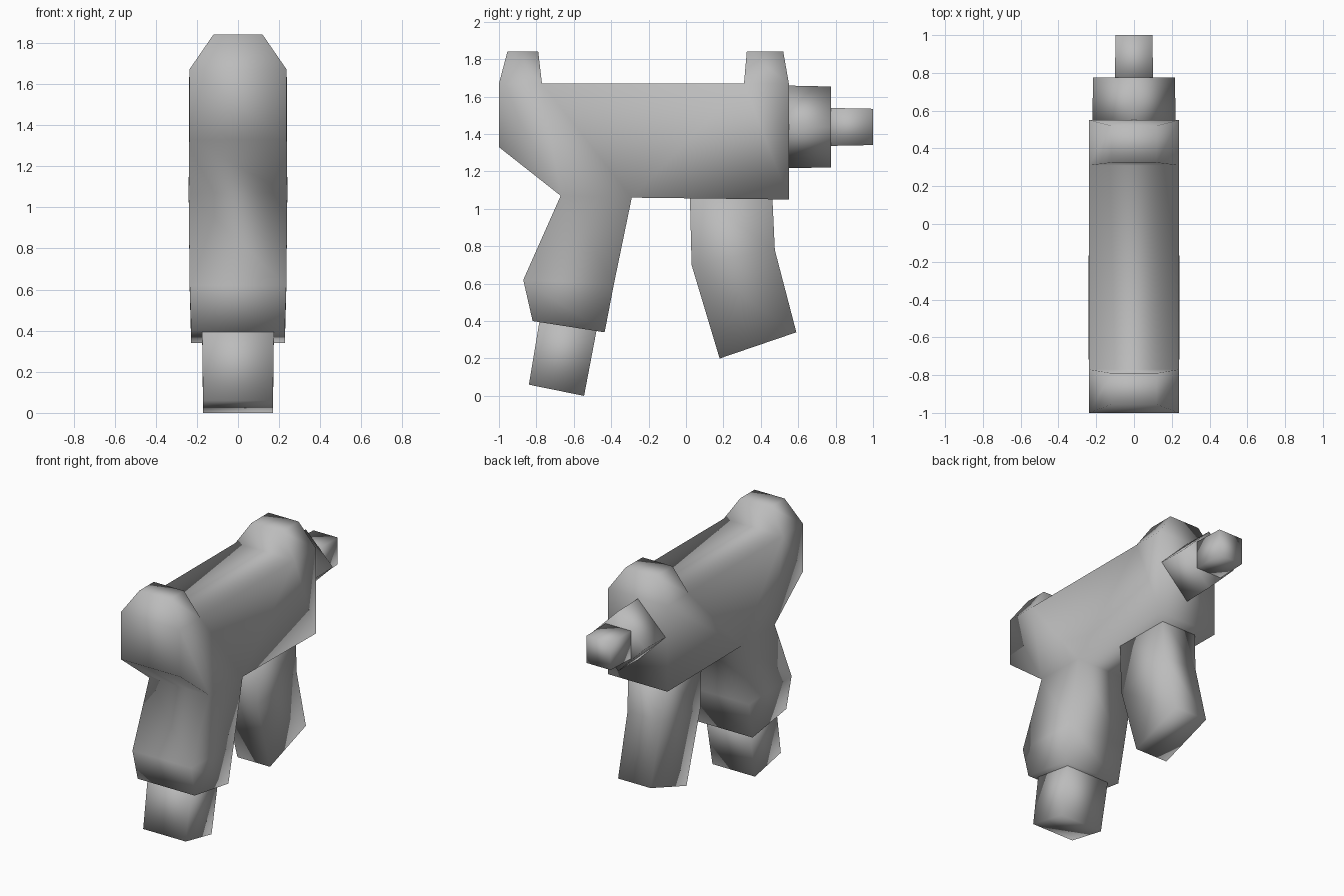
import bpy
import bmesh
from math import radians, sqrt
from mathutils import Matrix

cube = bpy.data.objects.get("Cube")
if cube:
    bpy.data.objects.remove(cube, do_unlink=True)

grey = bpy.data.materials.new("plain_grey")
grey.use_nodes = True
colour = (0.5, 0.5, 0.5, 1)
grey.diffuse_color = colour
grey.node_tree.nodes["Principled BSDF"].inputs["Base Color"].default_value = colour


def finish(name, bm):
    """Turn a bmesh into a smooth grey object."""
    bmesh.ops.recalc_face_normals(bm, faces=bm.faces)
    for face in bm.faces:
        face.smooth = True
    mesh = bpy.data.meshes.new(name)
    bm.to_mesh(mesh)
    bm.free()
    mesh.materials.append(grey)
    obj = bpy.data.objects.new(name, mesh)
    bpy.context.collection.objects.link(obj)
    return obj


def slab(name, points, panels):
    """Mirror side panels of (y, z, half width) points and bridge their rims."""
    bm = bmesh.new()
    right = {k: bm.verts.new((-w, y, z)) for k, (y, z, w) in points.items()}
    left = {k: bm.verts.new((w, y, z)) for k, (y, z, w) in points.items()}
    rims = {}
    for panel in panels:
        bm.faces.new([right[k] for k in panel])
        bm.faces.new([left[k] for k in reversed(panel)])
        for a, b in zip(panel, panel[1:] + panel[0]):
            rims.setdefault(frozenset((a, b)), []).append((a, b))
    for uses in rims.values():
        if len(uses) == 1:
            a, b = uses[0]
            bm.faces.new((right[a], right[b], left[b], left[a]))
    return finish(name, bm)


def square_tube(name, y0, y1, r0, r1, z, roll):
    """Four-sided tube along y, given by its corner radii."""
    bm = bmesh.new()
    place = (Matrix.Translation((0, (y0 + y1) / 2, z))
             @ Matrix.Rotation(radians(-90), 4, "X")
             @ Matrix.Rotation(radians(roll), 4, "Z"))
    bmesh.ops.create_cone(bm, cap_ends=True, segments=4, radius1=r0,
                          radius2=r1, depth=y1 - y0, matrix=place)
    return finish(name, bm)


# Body with two raised sights and the main handle, in one piece
W, TOP = 0.237, 0.12
body = {
    "a": (-1.0, 1.67, W), "b": (-0.77, 1.67, W), "c": (0.31, 1.67, W), "d": (0.55, 1.67, W),
    "e": (-1.0, 1.33, W), "f": (-0.67, 1.07, 0.24), "g": (-0.29, 1.06, 0.24),
    "h": (0.55, 1.05, W),
    "i": (-0.955, 1.84, TOP), "j": (-0.79, 1.84, TOP),
    "k": (0.325, 1.84, TOP), "l": (0.52, 1.84, TOP),
    "m": (-0.87, 0.62, 0.235), "n": (-0.385, 0.6, 0.235),
    "o": (-0.82, 0.4, 0.228), "p": (-0.435, 0.34, 0.228),
}
slab("body", body, ["efba", "fgb", "gcb", "ghdc", "abji", "cdlk", "mngf", "opnm"])

# Magazine below the handle
slab("magazine", {
    "a": (-0.775, 0.45, 0.175), "b": (-0.465, 0.42, 0.175),
    "c": (-0.545, 0.0, 0.17), "d": (-0.84, 0.06, 0.17),
}, ["dcba"])

# Bent rear grip
slab("rear_grip", {
    "a": (0.02, 1.1, 0.14), "b": (0.46, 1.1, 0.14),
    "c": (0.03, 0.7, 0.135), "d": (0.475, 0.78, 0.135),
    "e": (0.18, 0.2, 0.13), "f": (0.59, 0.34, 0.13),
}, ["cdba", "efdc"])

# Collar set on its corner, with a smaller upright stub behind it
square_tube("collar", 0.5, 0.775, 0.222, 0.216, 1.438, 0)
square_tube("stub", 0.74, 1.0, 0.102 * sqrt(2), 0.097 * sqrt(2), 1.438, 45)
